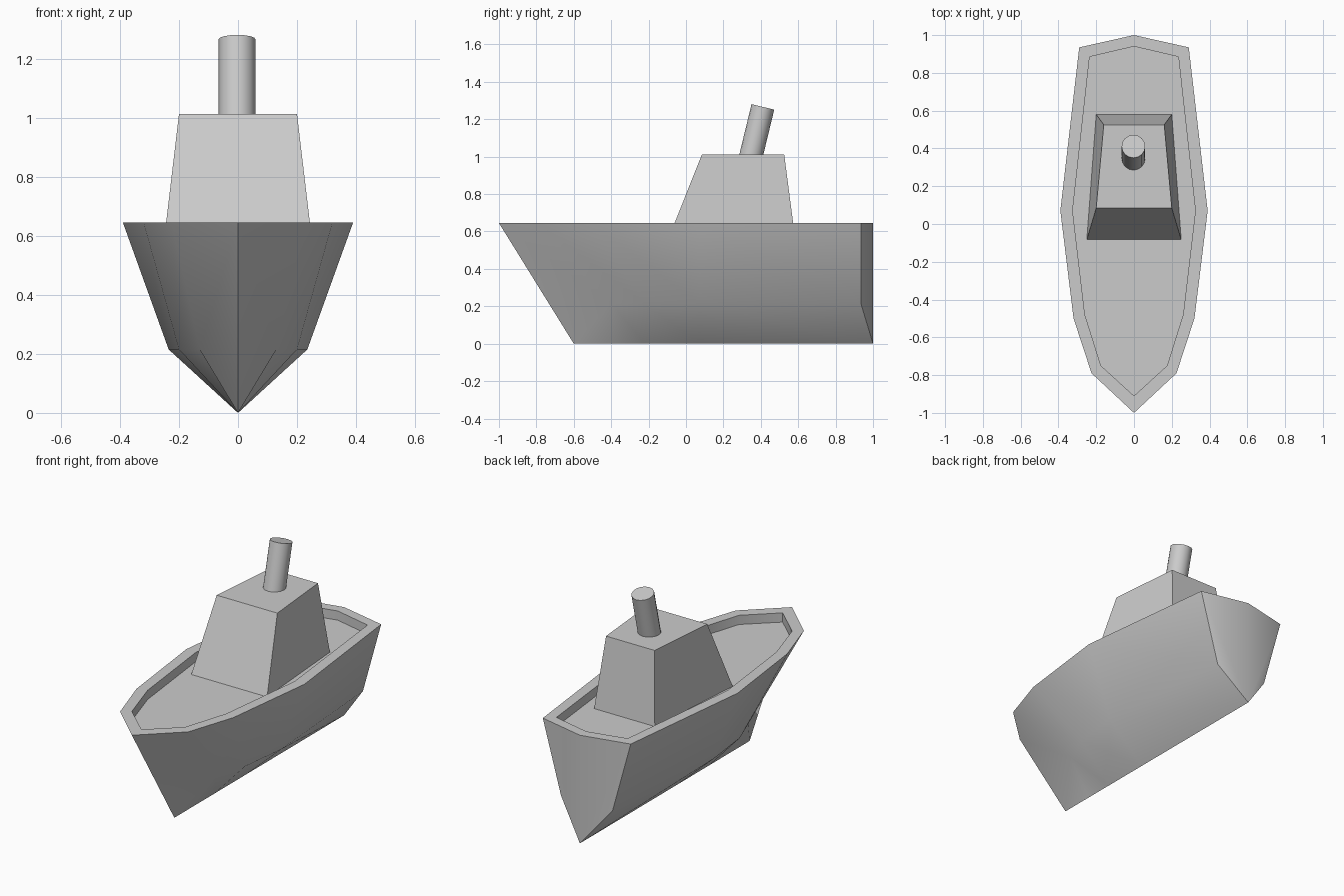
import bpy, bmesh, math
from mathutils import Matrix, Vector

if "Cube" in bpy.data.objects:
    bpy.data.objects.remove(bpy.data.objects["Cube"])


def finish(bm, name, angle):
    bmesh.ops.recalc_face_normals(bm, faces=bm.faces)
    mesh = bpy.data.meshes.new(name)
    bm.to_mesh(mesh)
    bm.free()
    ob = bpy.data.objects.new(name, mesh)
    bpy.context.collection.objects.link(ob)
    bpy.ops.object.select_all(action='DESELECT')
    ob.select_set(True)
    bpy.context.view_layer.objects.active = ob
    bpy.ops.object.shade_smooth_by_angle(angle=math.radians(angle))
    return ob


def line(bm, points, z):
    return [bm.verts.new((x, y, z)) for x, y in points]


def bridge(bm, a, b):
    for i in range(len(a) - 1):
        ring = list(dict.fromkeys((a[i], a[i + 1], b[i + 1], b[i])))
        if len(ring) > 2:
            bm.faces.new(ring)


# Hull: half outlines from bow to stern, mirrored across x
RIM_Z, DECK_Z, CHINE_Z = 0.645, 0.59, 0.215
outer = [(0, -1), (0.225, -0.79), (0.32, -0.5), (0.39, 0.07), (0.29, 0.935), (0, 1)]
inner = [(0, -0.91), (0.175, -0.75), (0.26, -0.48), (0.325, 0.07), (0.235, 0.885), (0, 0.94)]
chine = [(0.13, -0.4), (0.2, -0.22), (0.235, 0.07), (0.17, 0.935)]
keel = [(0, -0.6), (0, -0.4), (0, -0.22), (0, 0.07), (0, 1)]

bm = bmesh.new()
rim_out = line(bm, outer, RIM_Z)
rim_in = line(bm, inner, RIM_Z)
deck = line(bm, inner, DECK_Z)
keel_v = line(bm, keel, 0)
chine_v = [keel_v[0]] + line(bm, chine, CHINE_Z) + [keel_v[-1]]
bridge(bm, rim_out, rim_in)
bridge(bm, rim_in, deck)
bm.faces.new(deck)
bridge(bm, rim_out, chine_v)
bridge(bm, chine_v[:5], keel_v)
bmesh.ops.mirror(bm, geom=bm.verts[:] + bm.edges[:] + bm.faces[:],
                 axis='X', merge_dist=0.0001)
finish(bm, "hull", 35)

# Cabin: tapered block standing on the deck
bm = bmesh.new()
base = line(bm, [(-0.25, -0.083), (0.25, -0.083), (0.2, 0.58), (-0.2, 0.58)], DECK_Z)
roof = line(bm, [(-0.2, 0.085), (0.2, 0.085), (0.16, 0.525), (-0.16, 0.525)], 1.012)
bridge(bm, base + base[:1], roof + roof[:1])
bm.faces.new(roof)
bm.faces.new(base)
finish(bm, "cabin", 20)

# Funnel: cylinder leaning aft
low, high = Vector((-0.003, 0.343, 0.985)), Vector((-0.003, 0.411, 1.266))
axis = high - low
bm = bmesh.new()
bmesh.ops.create_cone(bm, cap_ends=True, segments=16, radius1=0.0625, radius2=0.0625,
                      depth=axis.length,
                      matrix=Matrix.Translation((low + high) / 2)
                      @ axis.to_track_quat('Z', 'Y').to_matrix().to_4x4())
finish(bm, "funnel", 35)
